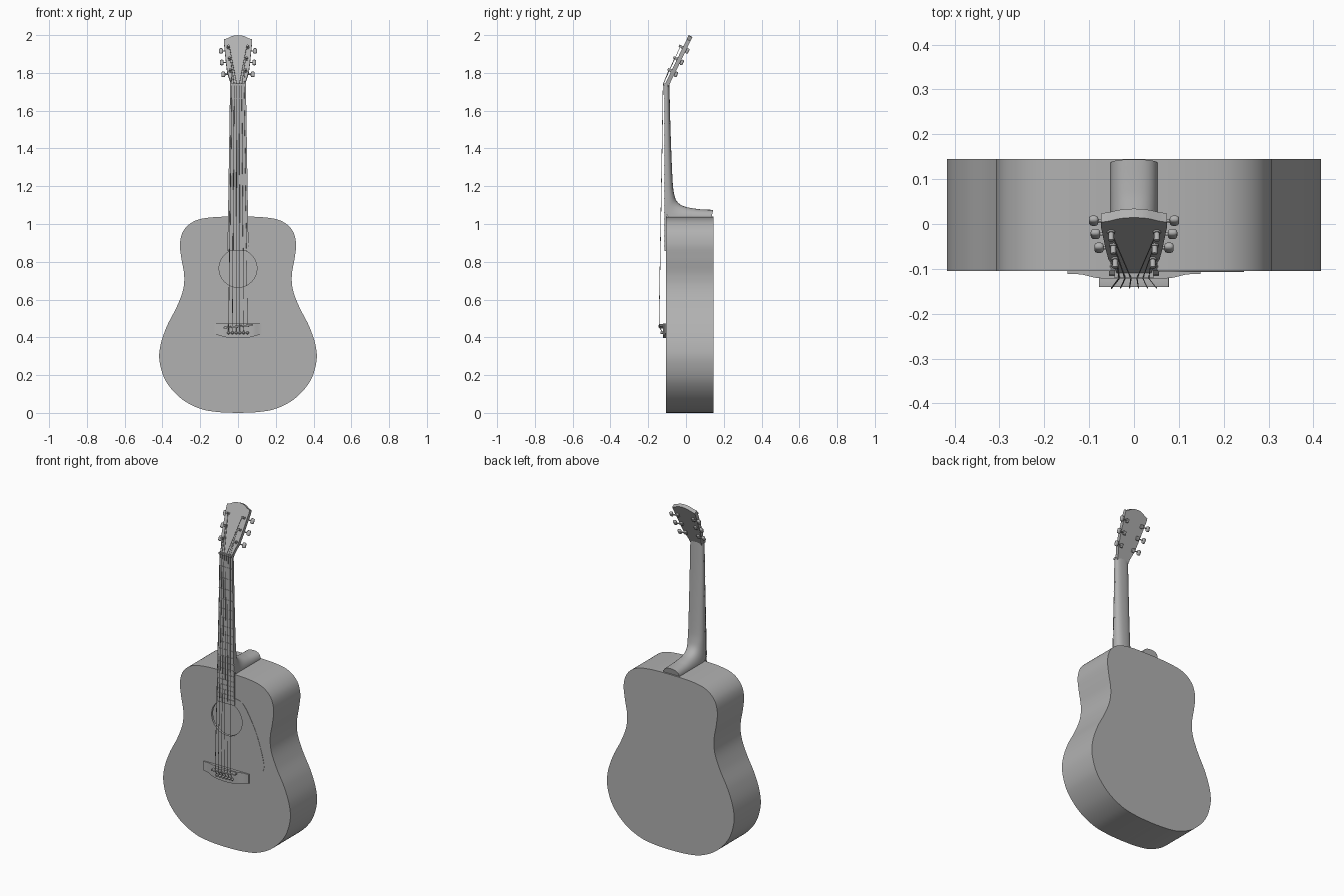
import bpy, bmesh, math
from mathutils import Matrix, Vector

if "Cube" in bpy.data.objects:
    bpy.data.objects.remove(bpy.data.objects["Cube"])

FRONT, BACK = -0.105, 0.145
GREY = bpy.data.materials.new("dark_grey")
GREY.diffuse_color = (0.44, 0.44, 0.44, 1)
GREY.use_nodes = True
GREY.node_tree.nodes["Principled BSDF"].inputs["Base Color"].default_value = GREY.diffuse_color


def finish(name, bm, M=None, angle=35):
    if M is not None:
        bm.transform(M)
    bmesh.ops.recalc_face_normals(bm, faces=bm.faces)
    me = bpy.data.meshes.new(name)
    bm.to_mesh(me)
    bm.free()
    me.materials.append(GREY)
    ob = bpy.data.objects.new(name, me)
    bpy.context.collection.objects.link(ob)
    bpy.ops.object.select_all(action='DESELECT')
    ob.select_set(True)
    bpy.context.view_layer.objects.active = ob
    bpy.ops.object.shade_smooth_by_angle(angle=math.radians(angle))
    return ob


def prism(name, pts, y0, y1, M=None):
    bm = bmesh.new()
    f = bm.faces.new([bm.verts.new((x, y0, z)) for x, z in pts])
    r = bmesh.ops.extrude_face_region(bm, geom=[f])
    bmesh.ops.translate(bm, vec=(0, y1 - y0, 0),
                        verts=[v for v in r['geom'] if isinstance(v, bmesh.types.BMVert)])
    return finish(name, bm, M)


def cyl(name, a, b, r0, r1=None, M=None, seg=16):
    a, b = Vector(a), Vector(b)
    d = b - a
    bm = bmesh.new()
    bmesh.ops.create_cone(bm, cap_ends=True, segments=seg, radius1=r0,
                          radius2=r0 if r1 is None else r1, depth=d.length)
    bm.transform(Matrix.Translation((a + b) / 2) @ d.to_track_quat('Z', 'Y').to_matrix().to_4x4())
    return finish(name, bm, M)


def box(name, c, s, M=None, bevel=0.0):
    bm = bmesh.new()
    bmesh.ops.create_cube(bm, size=1)
    bm.transform(Matrix.Translation(c) @ Matrix.Diagonal((*s, 1)))
    if bevel:
        bmesh.ops.bevel(bm, geom=bm.edges[:], offset=bevel, segments=3, profile=0.5, affect='EDGES')
    return finish(name, bm, M)


def spline(pts, n=8):
    # smooth curve through the points, ends included
    p = [Vector(q) for q in pts]
    p = [2 * p[0] - p[1]] + p + [2 * p[-1] - p[-2]]
    out = []
    for i in range(1, len(p) - 2):
        a, b, c, d = p[i - 1:i + 3]
        for k in range(n):
            t = k / n
            out.append(0.5 * (2 * b + (c - a) * t + (2 * a - 5 * b + 4 * c - d) * t * t
                              + (3 * b - a - 3 * c + d) * t ** 3))
    return out + [p[-2]]


def mirrored(half):
    # half starts and ends on x = 0
    return [tuple(p) for p in half] + [(-p[0], p[1]) for p in reversed(half[1:-1])]


def bridge_loops(bm, r, q):
    for k in range(len(r)):
        j = (k + 1) % len(r)
        bm.faces.new((r[k], r[j], q[j], q[k]))


# Hollow body with round sound hole
half = spline([(0, 0), (0.1, 0.004), (0.2, 0.022), (0.3, 0.075), (0.38, 0.165), (0.415, 0.27),
               (0.41, 0.36), (0.376, 0.46), (0.325, 0.56), (0.291, 0.65), (0.285, 0.73),
               (0.3, 0.82), (0.307, 0.9), (0.285, 0.97), (0.225, 1.018), (0.13, 1.036), (0, 1.04)])
half[0].x = half[-1].x = 0
outer = mirrored(half)
inner = [(x * 0.965, 0.52 + (z - 0.52) * 0.97) for x, z in outer]
HOLE_Z, HOLE_R, WALL = 0.765, 0.1, 0.014
hole = [(HOLE_R * math.cos(a * math.pi / 32), HOLE_Z + HOLE_R * math.sin(a * math.pi / 32))
        for a in range(64)]
bm = bmesh.new()


def loop(pts, y):
    return [bm.verts.new((x, y, z)) for x, z in pts]


def fill_ring(a, b):
    edges = []
    for lp in (a, b):
        for k in range(len(lp)):
            v, w = lp[k], lp[(k + 1) % len(lp)]
            edges.append(bm.edges.get((v, w)) or bm.edges.new((v, w)))
    bmesh.ops.triangle_fill(bm, edges=edges, use_beauty=True, normal=(0, -1, 0))


o0, o1 = loop(outer, FRONT), loop(outer, BACK)
i0, i1 = loop(inner, FRONT + WALL), loop(inner, BACK - WALL)
h0, h1 = loop(hole, FRONT), loop(hole, FRONT + WALL)
fill_ring(o0, h0)
fill_ring(i0, h1)
for a, b in ((o0, o1), (i0, i1), (h0, h1)):
    bridge_loops(bm, a, b)
bm.faces.new(o1)
bm.faces.new(i1)
finish("body", bm)

# Pickguard beside the hole
arc = [(0.102 * math.cos(math.radians(a)), HOLE_Z + 0.102 * math.sin(math.radians(a)))
       for a in range(-80, 76, 5)]
edge = spline([(0.05, 0.9), (0.107, 0.88), (0.165, 0.79), (0.207, 0.696), (0.238, 0.59),
               (0.244, 0.53), (0.21, 0.495), (0.15, 0.53), (0.07, 0.62)], 5)
prism("pickguard", arc + [tuple(p) for p in edge], FRONT - 0.002, FRONT + 0.001)

# Neck and heel: D-shaped sections lofted from the nut round onto the body
NUT_Z, SADDLE_Z = 1.735, 0.458


def half_width(z):
    return 0.042 + (NUT_Z - z) * 0.0158


stations = spline([(-0.105, 1.745, -0.088, 1.745), (-0.105, 1.5, -0.082, 1.5),
                   (-0.105, 1.25, -0.072, 1.25), (-0.105, 1.15, -0.064, 1.165),
                   (-0.105, 1.06, -0.048, 1.12), (-0.075, 1.03, -0.012, 1.094),
                   (0, 1.03, 0.05, 1.081), (0.07, 1.03, 0.09, 1.077), (0.134, 1.03, 0.144, 1.075)], 6)
bm = bmesh.new()
rings = []
for by, bz, oy, oz in stations:
    w = half_width(max(bz, 1.04))
    ring = []
    for k in range(17):
        a = math.pi * k / 16
        s, c = math.sin(a) ** 0.8, math.cos(a)
        c = math.copysign(abs(c) ** 0.8, c)
        ring.append(bm.verts.new((w * c, by + (oy - by) * s, bz + (oz - bz) * s)))
    rings.append(ring)
for r, q in zip(rings, rings[1:]):
    bridge_loops(bm, r, q)
bm.faces.new(rings[0])
bm.faces.new(rings[-1])
finish("neck", bm)

# Fretboard, frets and nut
FB = -0.114
end_w = half_width(0.857)
prism("fretboard", [(-0.042, NUT_Z), (0.042, NUT_Z), (end_w, 0.857), (-end_w, 0.857)], FB, FRONT + 0.001)
for n in range(1, 20):
    z = NUT_Z - (NUT_Z - SADDLE_Z) * (1 - 2 ** (-n / 12))
    box(f"fret_{n}", (0, FB - 0.0005, z), (2 * half_width(z), 0.003, 0.004))
box("nut", (0, -0.111, NUT_Z + 0.004), (0.086, 0.018, 0.012))

# Tilted headstock (local x across, y to the back, z along)
H = Matrix.Translation((0, -0.114, NUT_Z)) @ Matrix.Rotation(-math.radians(25.9), 4, 'X')
side = [(0, 0), (0.038, 0), (0.041, 0.025), (0.057, 0.08), (0.063, 0.13), (0.074, 0.25),
        (0.074, 0.27), (0.055, 0.276), (0.036, 0.287), (0.02, 0.292), (0, 0.294)]
prism("headstock", mirrored(side), 0, 0.022, H)

# Tuners
posts = [(0.042, 0.078), (0.046, 0.148), (0.051, 0.216)]
for s, label in ((-1, "left"), (1, "right")):
    for i, (x, u) in enumerate(posts):
        name = f"tuner_{label}_{i + 1}"
        bx = (0.078, 0.086, 0.09)[i]
        cyl(name + "_post", (s * x, -0.022, u + 0.006), (s * x, 0.005, u + 0.006), 0.006, M=H)
        cyl(name + "_bushing", (s * x, -0.004, u + 0.006), (s * x, 0.004, u + 0.006), 0.009, M=H)
        box(name + "_housing", (s * x, 0.027, u), (0.018, 0.012, 0.022), H, 0.003)
        cyl(name + "_shaft", (s * x, 0.03, u), (s * bx, 0.03, u), 0.0035, M=H)
        box(name + "_button", (s * bx, 0.03, u), (0.021, 0.016, 0.03), H, 0.007)

# Bridge with tapering wings, saddle and pins
low = spline([(-0.148, 0.42), (-0.11, 0.413), (-0.06, 0.4), (0, 0.396), (0.06, 0.4), (0.11, 0.413), (0.148, 0.42)], 6)
bm = bmesh.new()
rings = []
for x, z in low:
    t = min(max((0.125 - abs(x)) / 0.05, 0), 1)
    y = FRONT - 0.007 - 0.009 * t * t * (3 - 2 * t)
    rings.append([bm.verts.new((x, a, b)) for a, b in
                  ((FRONT + 0.001, z), (y, z), (y, 0.474), (FRONT + 0.001, 0.474))])
for r, q in zip(rings, rings[1:]):
    bridge_loops(bm, r, q)
bm.faces.new(rings[0])
bm.faces.new(rings[-1])
finish("bridge", bm)
tilt = Matrix.Translation((0, 0, SADDLE_Z)) @ Matrix.Rotation(-0.09, 4, 'Y')
box("saddle", (0, -0.128, 0), (0.156, 0.026, 0.009), tilt, 0.001)

# Strings from pin over saddle and nut to tuner post
for i in range(6):
    t = i / 2.5 - 1
    s = -1 if i < 3 else 1
    px, pu = posts[i if i < 3 else 5 - i]
    x = 0.05 * t
    pin_z = 0.424
    cyl(f"bridge_pin_{i + 1}", (x, -0.112, pin_z), (x, -0.131, pin_z), 0.006)
    cyl(f"bridge_pin_head_{i + 1}", (x, -0.129, pin_z), (x, -0.135, pin_z), 0.008, 0.005)
    cu = bpy.data.curves.new(f"string_{i + 1}", 'CURVE')
    cu.dimensions = '3D'
    cu.bevel_depth = 0.0018 - 0.00018 * i
    cu.bevel_resolution = 1
    cu.use_fill_caps = True
    cu.materials.append(GREY)
    path = [(x, -0.124, pin_z + 0.004), (x, -0.143, SADDLE_Z + 0.09 * x),
            (0.033 * t, -0.121, NUT_Z + 0.004), tuple(H @ Vector((s * (px - 0.005), -0.014, pu + 0.006)))]
    sp = cu.splines.new('POLY')
    sp.points.add(len(path) - 1)
    for p, co in zip(sp.points, path):
        p.co = (*co, 1)
    bpy.context.collection.objects.link(bpy.data.objects.new(cu.name, cu))
